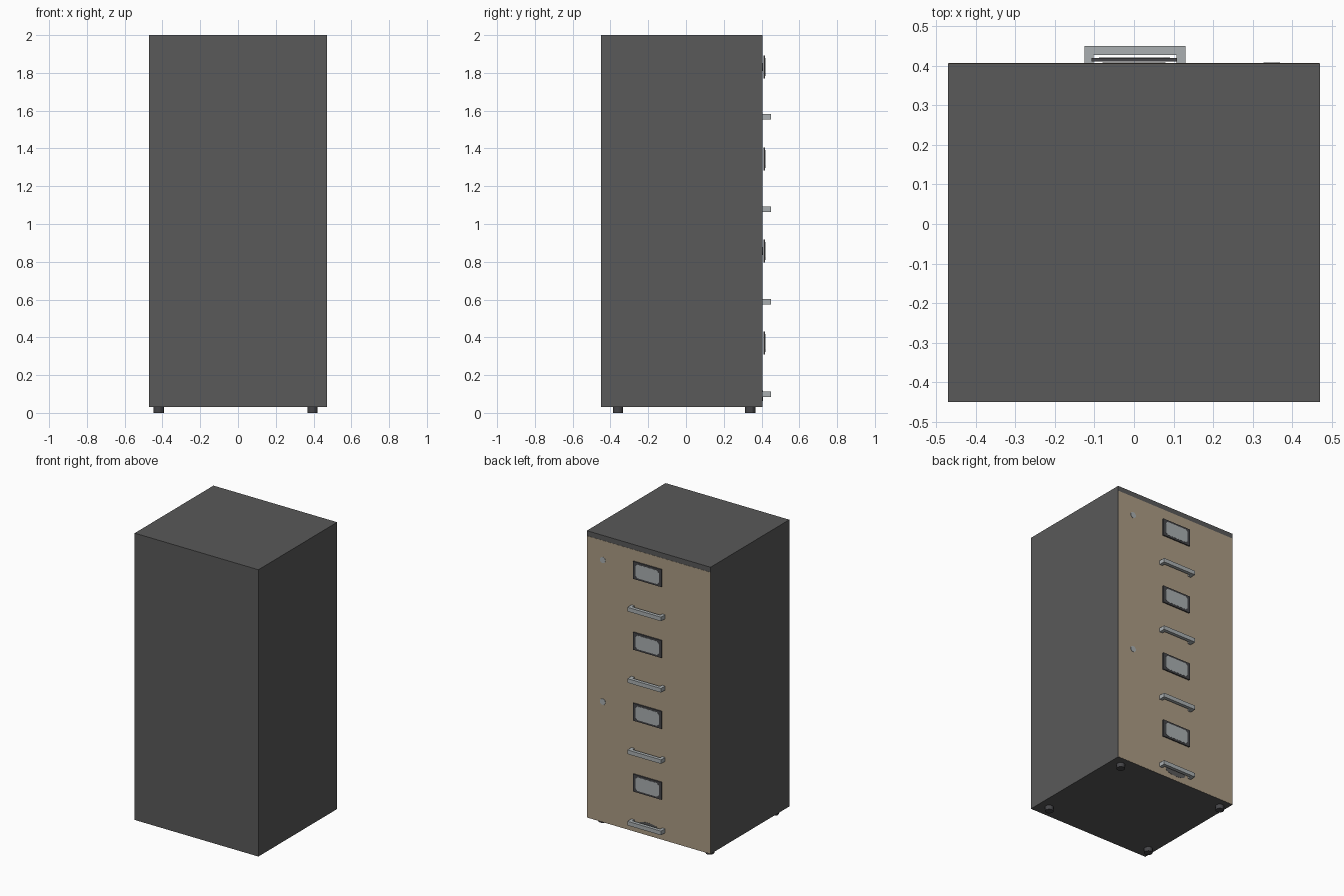
import bpy, bmesh, math

if "Cube" in bpy.data.objects:
    bpy.data.objects.remove(bpy.data.objects["Cube"])


def material(name, rgb):
    m = bpy.data.materials.new(name)
    m.diffuse_color = (*rgb, 1)
    m.use_nodes = True
    m.node_tree.nodes["Principled BSDF"].inputs["Base Color"].default_value = m.diffuse_color
    return m


DARK = material("dark grey body", (0.10, 0.10, 0.10))
TAN = material("tan drawer", (0.41, 0.33, 0.23))
STEEL = material("light steel", (0.40, 0.43, 0.44))
TRIM = material("dark trim", (0.06, 0.06, 0.065))


def prism(name, pts, axis, lo, hi, mat):
    """Extrude a closed profile: axis 'y' takes (x, z) points, axis 'z' takes (x, y)."""
    place = (lambda p, d: (p[0], d, p[1])) if axis == 'y' else (lambda p, d: (p[0], p[1], d))
    bm = bmesh.new()
    a = [bm.verts.new(place(p, lo)) for p in pts]
    b = [bm.verts.new(place(p, hi)) for p in pts]
    bm.faces.new(a)
    bm.faces.new(b)
    for i in range(len(pts)):
        j = (i + 1) % len(pts)
        bm.faces.new((a[i], a[j], b[j], b[i]))
    bmesh.ops.recalc_face_normals(bm, faces=bm.faces)
    me = bpy.data.meshes.new(name)
    bm.to_mesh(me)
    bm.free()
    me.materials.append(mat)
    ob = bpy.data.objects.new(name, me)
    bpy.context.collection.objects.link(ob)
    return ob


def rect(x0, x1, y0, y1):
    return [(x0, y0), (x1, y0), (x1, y1), (x0, y1)]


def ellipse(cx, cy, rx, ry, n=20):
    return [(cx + rx * math.cos(2 * math.pi * i / n),
             cy + ry * math.sin(2 * math.pi * i / n)) for i in range(n)]


def octagon(cx, cy, w, h, c):
    return [(cx + x, cy + y) for x, y in
            [(-w + c, -h), (w - c, -h), (w, -h + c), (w, h - c),
             (w - c, h), (-w + c, h), (-w, h - c), (-w, -h + c)]]


BACK = 0.405

# cabinet shell
prism("cabinet_body", rect(-0.47, 0.47, -0.45, BACK), 'z', 0.03, 2.0, DARK)

# round feet
for x in (-0.42, 0.395):
    for y in (-0.36, 0.34):
        prism("foot", ellipse(x, y, 0.027, 0.027), 'z', 0.0, 0.032, TRIM)

# drawers, each with a U-shaped pull and a label holder
edges = [0.031, 0.51, 1.0, 1.49, 1.965]
for i in range(4):
    prism("drawer_front", rect(-0.469, 0.469, edges[i], edges[i + 1]), 'y', 0.395, BACK + 0.0012, TAN)

    hz = 0.098 + 0.49 * i
    pull = [(-0.125, BACK), (-0.125, 0.45), (0.13, 0.45), (0.13, BACK),
            (0.107, BACK), (0.107, 0.427), (-0.102, 0.427), (-0.102, BACK)]
    prism("drawer_handle", pull, 'z', hz - 0.014, hz + 0.014, STEEL)

    lz = 0.37 + 0.487 * i
    prism("label_frame", rect(-0.107, 0.109, lz - 0.06, lz + 0.06), 'y', 0.411, 0.419, TRIM)
    prism("label_card", octagon(0.001, lz, 0.09, 0.047, 0.016), 'y', 0.414, 0.4202, STEEL)

# locks
for z in (0.858, 1.832):
    prism("lock", ellipse(0.348, z, 0.021, 0.021), 'y', 0.40, BACK + 0.0035, STEEL)

# dark oval behind the lowest handle
prism("oval_recess", ellipse(0.0, 0.09, 0.08, 0.028), 'y', 0.40, BACK + 0.0025, DARK)
